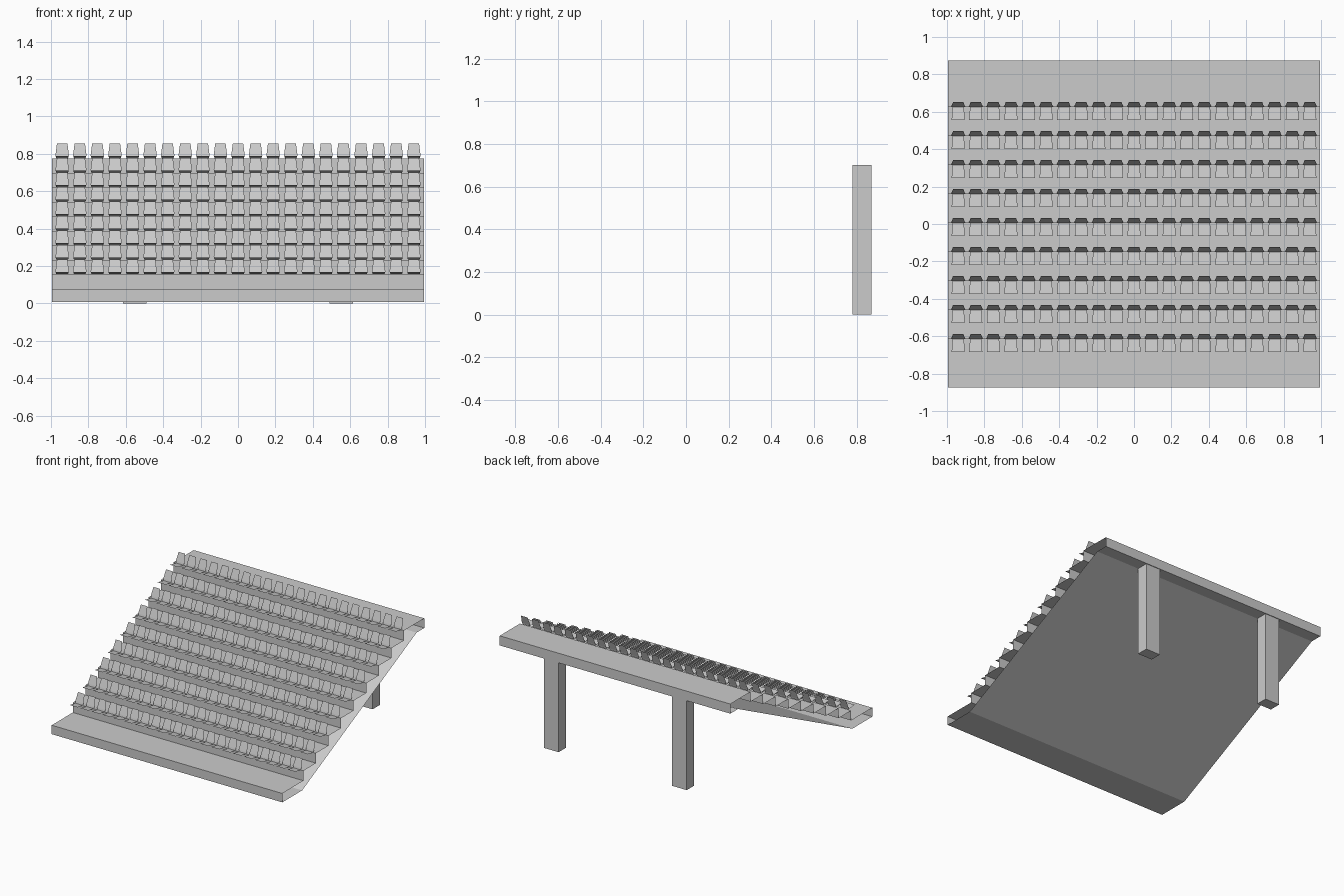
import bpy, bmesh

if "Cube" in bpy.data.objects:
    bpy.data.objects.remove(bpy.data.objects["Cube"])

ROWS, SEATS = 9, 21
TREAD, RISE = 0.155, 0.0775
Y0, Z0 = -0.615, 0.155          # first riser position and its top height


def make_object(name, verts, faces):
    mesh = bpy.data.meshes.new(name)
    mesh.from_pydata(verts, [], faces)
    obj = bpy.data.objects.new(name, mesh)
    bpy.context.collection.objects.link(obj)
    return obj


def sheet(name, profile, half_width, closed=False):
    """Stretch a (y, z) profile along x as an open-ended sheet."""
    n = len(profile)
    verts = [(s * half_width, y, z) for y, z in profile for s in (-1, 1)]
    count = n if closed else n - 1
    faces = []
    for i in range(count):
        j = (i + 1) % n
        faces.append((2 * i, 2 * i + 1, 2 * j + 1, 2 * j))
    return make_object(name, verts, faces)


def box(name, center, size):
    bm = bmesh.new()
    bmesh.ops.create_cube(bm, size=1)
    bmesh.ops.scale(bm, vec=size, verts=bm.verts)
    bmesh.ops.translate(bm, vec=center, verts=bm.verts)
    mesh = bpy.data.meshes.new(name)
    bm.to_mesh(mesh)
    bm.free()
    obj = bpy.data.objects.new(name, mesh)
    bpy.context.collection.objects.link(obj)
    return obj


# Stepped deck with front and back fascias and a sloping underside, open at the ends
profile = [(-0.875, 0.008), (-0.875, Z0 - RISE)]
for r in range(ROWS):
    y, z = Y0 + r * TREAD, Z0 + r * RISE
    profile += [(y, z - RISE), (y, z)]
profile += [(0.875, Z0 + (ROWS - 1) * RISE), (0.875, 0.70), (0.78, 0.70), (-0.63, 0.008)]
sheet("stand_deck", profile, 0.995, closed=True)

# Rear support columns
for side, x in (("left", -0.553), ("right", 0.553)):
    box(side + "_column", (x, 0.825, 0.35), (0.125, 0.09, 0.70))

# Thin seat: tapered pan and tilted tapered backrest, repeated along rows and up the steps
x = -0.94
seat_verts = [
    (x - 0.035, Y0 - 0.07, Z0 + 0.013), (x + 0.035, Y0 - 0.07, Z0 + 0.013),
    (x + 0.031, Y0, Z0 + 0.001), (x - 0.031, Y0, Z0 + 0.001),
    (x + 0.036, Y0 + 0.004, Z0 + 0.016), (x - 0.036, Y0 + 0.004, Z0 + 0.016),
    (x + 0.028, Y0 + 0.026, Z0 + 0.079), (x - 0.028, Y0 + 0.026, Z0 + 0.079),
]
seats = make_object("seats", seat_verts, [(0, 1, 2, 3), (3, 2, 4, 5), (5, 4, 6, 7)])
for name, count, step in (("along_row", SEATS, (0.094, 0, 0)),
                          ("up_steps", ROWS, (0, TREAD, RISE))):
    arr = seats.modifiers.new(name, 'ARRAY')
    arr.count = count
    arr.use_relative_offset = False
    arr.use_constant_offset = True
    arr.constant_offset_displace = step
